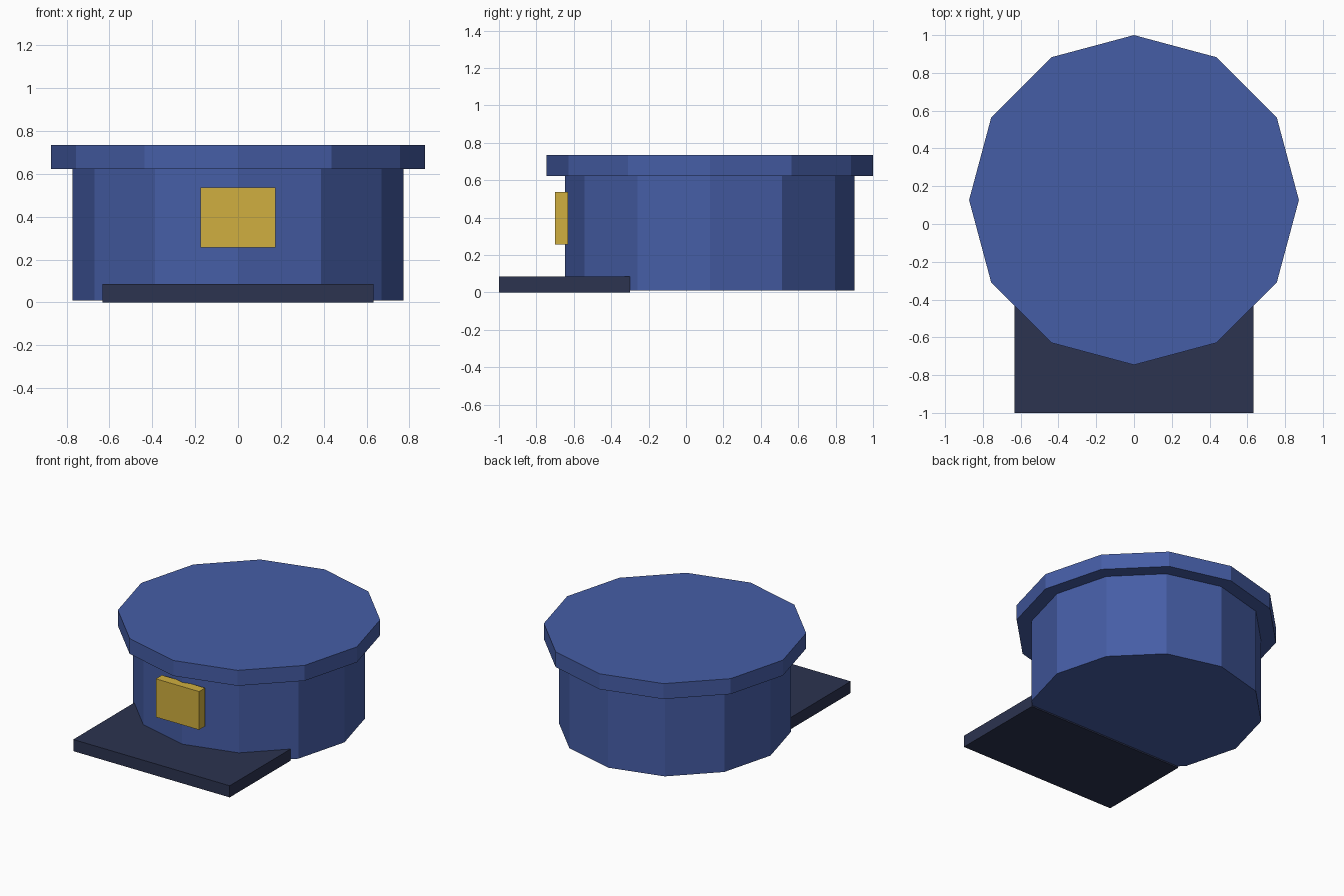
import bpy

if "Cube" in bpy.data.objects:
    bpy.data.objects.remove(bpy.data.objects["Cube"])

CENTRE_Y = 0.127  # axis of the round parts


def paint(name, colour):
    mat = bpy.data.materials.new(name)
    mat.diffuse_color = (*colour, 1)
    mat.use_nodes = True
    mat.node_tree.nodes["Principled BSDF"].inputs["Base Color"].default_value = mat.diffuse_color
    return mat


def drum(name, radius, z0, z1, mat):
    bpy.ops.mesh.primitive_cylinder_add(
        vertices=12, radius=radius, depth=z1 - z0,
        location=(0, CENTRE_Y, (z0 + z1) / 2))
    finish(name, mat)


def box(name, width, y0, y1, z0, z1, mat):
    bpy.ops.mesh.primitive_cube_add(
        size=1, location=(0, (y0 + y1) / 2, (z0 + z1) / 2))
    bpy.context.object.scale = (width, y1 - y0, z1 - z0)
    bpy.ops.object.transform_apply(location=False, rotation=False, scale=True)
    finish(name, mat)


def finish(name, mat):
    obj = bpy.context.object
    obj.name = name
    obj.data.materials.append(mat)


blue = paint("blue_cloth", (0.06, 0.11, 0.38))
navy = paint("dark_visor", (0.025, 0.033, 0.08))
gold = paint("gold_badge", (0.63, 0.43, 0.05))

# Twelve-sided cap body and wider flat top
drum("cap_body", 0.773, 0.01, 0.622, blue)
drum("cap_top", 0.873, 0.622, 0.735, blue)

# Flat visor at the front, running under the body
box("visor", 1.266, -1.0, -0.3, 0.0, 0.085, navy)

# Plain front badge
box("badge", 0.35, -0.70, -0.63, 0.257, 0.537, gold)
